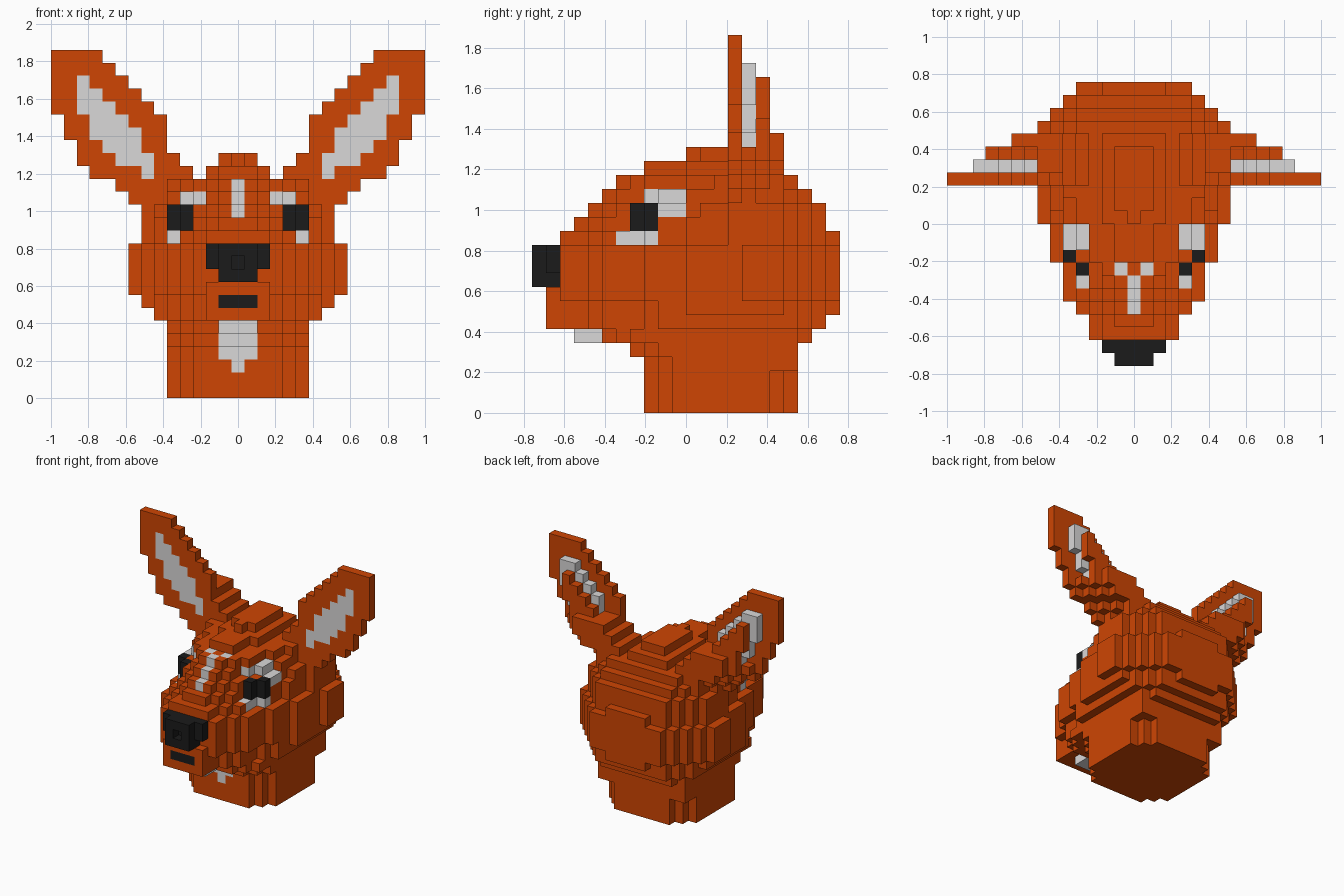
import bpy
import bmesh

if "Cube" in bpy.data.objects:
    bpy.data.objects.remove(bpy.data.objects["Cube"], do_unlink=True)

UNIT = 2 / 29          # edge of one block
DEPTH = 22             # blocks from nose to back of the head


def material(name, rgb):
    mat = bpy.data.materials.new(name)
    mat.use_nodes = True
    mat.diffuse_color = (*rgb, 1)
    mat.node_tree.nodes["Principled BSDF"].inputs["Base Color"].default_value = (*rgb, 1)
    return mat


MATERIALS = [material("rust_orange", (0.62, 0.06, 0.001)),
             material("pale_grey", (0.7, 0.69, 0.69)),
             material("charcoal", (0.011, 0.011, 0.011))]
ORANGE, PALE, DARK = range(3)
cells = {}             # (column, depth, height) -> (part, colour)


def put(part, colour, i, j, k):
    """One block and its mirror image."""
    for side in (i, -i):
        name = part
        if part in ("ear", "eye"):
            name = ("left_" if side > 0 else "right_") + part
        cells[side, j, k] = (name, colour)


def box(part, colour, columns, depths, heights):
    for i in columns:
        for j in depths:
            for k in heights:
                put(part, colour, i, j, k)


def paint(colour, columns, depths, heights):
    """Recolour blocks that already exist."""
    for i in columns:
        for j in depths:
            for k in heights:
                if (i, j, k) in cells:
                    put(cells[i, j, k][0], colour, i, j, k)


# Half width of the head seen from above, nose to back
OUTLINE = [1, 2, 3, 3, 4, 5, 5, 5, 6, 6, 6, 7, 7, 7, 7, 8, 8, 8, 7, 6, 5, 4]


def layer(part, heights, front, back, widest, face=""):
    """Slab of the head; face gives its own half widths from the front on."""
    for j in range(front, back):
        if j - front < len(face):
            half = int(face[j - front])
        elif j < 15:
            half = OUTLINE[j]
        else:
            half = OUTLINE[j + DEPTH - back]
        box(part, ORANGE, range(min(half, widest) + 1), [j], heights)


# Neck, with notched corners at the back of the base
layer("neck", range(3), 8, 18, 5, "345")
box("neck", ORANGE, range(4), [18], range(3))
layer("neck", [3], 8, 17, 5, "345")
layer("neck", [4], 7, 17, 5, "345")
box("neck", ORANGE, range(6), range(15, 19), [3, 4])

# Head, from the jaw upwards
layer("head", [5], 5, 20, 5, "345")
layer("head", [6], 1, 21, 6, "22234445")
layer("head", [7], 1, 21, 7, "22234445")
layer("head", [8], 1, 22, 8)
layer("head", range(9, 12), 2, 22, 8)
layer("head", [12], 2, 21, 7, "223444555666")
layer("head", [13], 3, 21, 7, "12334555666")
layer("head", [14], 4, 21, 7, "1234555566")
layer("head", [15], 5, 20, 6, "122344555")
layer("head", [16], 6, 19, 5, "12333445")
box("head", ORANGE, range(3), [21], [7, 12])

# Stepped crown
box("head", ORANGE, range(2), range(8, 11), [17])
box("head", ORANGE, range(3), range(11, 18), [17])
box("head", ORANGE, range(2), range(12, 17), [18])
box("head", ORANGE, [0], [11], [18])

# Ears: stepped front panel, narrowing towards the back; height -> column range
EAR = {15: (4, 8), 16: (4, 9), 17: (4, 11), 18: (5, 12), 19: (6, 12),
       20: (6, 13), 21: (6, 13), 22: (7, 14), 23: (8, 14), 24: (9, 14),
       25: (10, 14), 26: (11, 14)}
INNER = {17: (7, 7), 18: (7, 9), 19: (8, 10), 20: (8, 11), 21: (9, 11),
         22: (10, 12), 23: (11, 12), 24: (12, 12)}
for k, (a, b) in EAR.items():
    box("ear", ORANGE, range(a, b + 1), [14], [k])
    if k < 20:
        box("ear", ORANGE, range(a, b), [15], [k])
        box("ear", ORANGE, range(a, b - 1), [16], [k])
        box("ear", ORANGE, range(a, b - 2), [17], [k])

# Pale inside of the ear, backed by a smaller orange step
for k, (a, b) in INNER.items():
    box("ear", PALE, range(a, b + 1), [14], [k])
    if k > 18:
        box("ear", PALE, range(max(a - 1, 8), b + 1), [15], [k])
        box("ear", ORANGE, range(a - 1, b), [16], [k - 1])
for k in (19,):
    for i in (11, -11):
        cells.pop((i, 15, k), None)

# Nose with a small notch
box("nose", DARK, range(3), [1], [10, 11])
box("nose", DARK, range(2), [0, 1], range(9, 12))
del cells[0, 0, 10]

# Mouth and pale throat
paint(DARK, range(2), [1], [7])
box("throat", PALE, range(2), [3, 4], [5])
paint(PALE, range(2), [7], [4])
paint(PALE, range(2), [8], [3])
paint(PALE, [0], [8], [2])

# Eyes with pale patches above, behind and below
box("eye", DARK, [4], [7], [13, 14])
box("eye", DARK, [5], [8], [13, 14])
paint(PALE, [3, 4], range(8, 11), [15])
paint(PALE, [4, 5], [9, 10], [14])
paint(PALE, [4], [6, 7], [12])
paint(PALE, [5], [8], [12])

# Forehead blaze
for step in range(3):
    paint(PALE, [0], [4 + step], [14 + step])
paint(PALE, [1], [7], [16])

# Each block side: direction and its four corners
SIDES = []
for axis in range(3):
    for sign in (0, 1):
        u, v = (axis + 1) % 3, (axis + 2) % 3
        ring = []
        for du, dv in ((0, 0), (1, 0), (1, 1), (0, 1)):
            corner = [0, 0, 0]
            corner[axis], corner[u], corner[v] = sign, du, dv
            ring.append(tuple(corner))
        step = [0, 0, 0]
        step[axis] = 2 * sign - 1
        SIDES.append((step, ring if sign else ring[::-1]))


def build(part):
    """Mesh of the visible block sides of one part."""
    bm = bmesh.new()
    corners = {}

    def vert(p):
        if p not in corners:
            x, y, z = p
            corners[p] = bm.verts.new(((x - 0.5) * UNIT, (y - DEPTH / 2) * UNIT, z * UNIT))
        return corners[p]

    for cell, (name, colour) in cells.items():
        if name != part:
            continue
        for step, ring in SIDES:
            if tuple(c + s for c, s in zip(cell, step)) in cells:
                continue
            face = bm.faces.new([vert(tuple(c + r for c, r in zip(cell, p))) for p in ring])
            face.material_index = colour
    mesh = bpy.data.meshes.new(part)
    bm.to_mesh(mesh)
    bm.free()
    for mat in MATERIALS:
        mesh.materials.append(mat)
    bpy.context.collection.objects.link(bpy.data.objects.new(part, mesh))


for part in sorted({name for name, _ in cells.values()}):
    build(part)
